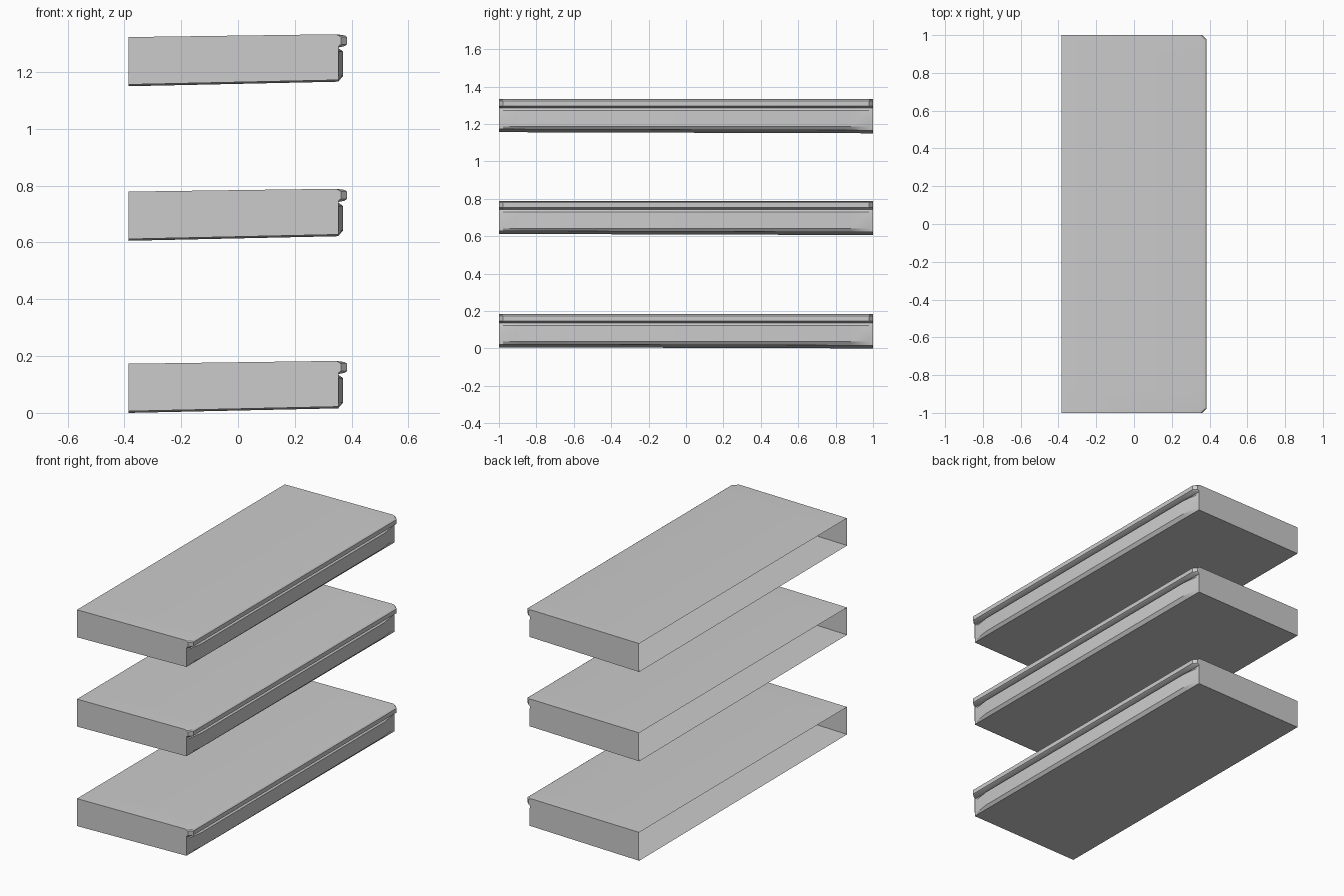
import bpy
import bmesh
import math

if "Cube" in bpy.data.objects:
    bpy.data.objects.remove(bpy.data.objects["Cube"])

# Cross-section of one ledge (x, z, kind): open at the wall side, nosing at +x
PROFILE = [
    (-0.385, 0.003, "base"),
    (0.353, 0.019, "base"),
    (0.370, 0.036, "riser"),
    (0.370, 0.122, "riser"),
    (0.351, 0.136, "groove"),
    (0.375, 0.141, "lip"),
    (0.384, 0.147, "lip"),
    (0.384, 0.173, "lip"),
    (0.376, 0.179, "lip"),
    (0.345, 0.183, "top"),
    (-0.385, 0.173, "top"),
]

# Stations along the ledge: y, riser setback, lip setback at the worn ends
STATIONS = [(-1.0, 0.017, 0.022), (-0.978, 0.015, 0.0), (-0.88, 0.0, 0.0),
            (0.88, 0.0, 0.0), (0.978, 0.015, 0.0), (1.0, 0.017, 0.022)]


def section(bm, y, riser_in, lip_in):
    verts = []
    for x, z, kind in PROFILE:
        if kind == "riser":
            x -= riser_in
        elif kind == "lip":
            x -= lip_in
        elif kind == "base":
            z -= 0.003 * y      # underside dips slightly to the far end
        verts.append(bm.verts.new((x, y, z)))
    return verts


def ledge(name, height):
    bm = bmesh.new()
    rings = [section(bm, *s) for s in STATIONS]
    # long surfaces
    for a, b in zip(rings, rings[1:]):
        for j in range(len(PROFILE) - 1):
            bm.faces.new((a[j], b[j], b[j + 1], a[j + 1]))
    # end caps; the back stays open
    caps = [bm.faces.new(rings[0]), bm.faces.new(rings[-1][::-1])]
    bmesh.ops.triangulate(bm, faces=caps)
    mesh = bpy.data.meshes.new(name)
    bm.to_mesh(mesh)
    bm.free()
    obj = bpy.data.objects.new(name, mesh)
    obj.location.z = height
    bpy.context.collection.objects.link(obj)
    bpy.ops.object.select_all(action="DESELECT")
    obj.select_set(True)
    bpy.context.view_layer.objects.active = obj
    bpy.ops.object.shade_smooth_by_angle(angle=math.radians(25))


# Three stacked ledges
for name, height in (("lower_ledge", 0.0), ("middle_ledge", 0.606), ("upper_ledge", 1.15)):
    ledge(name, height)
